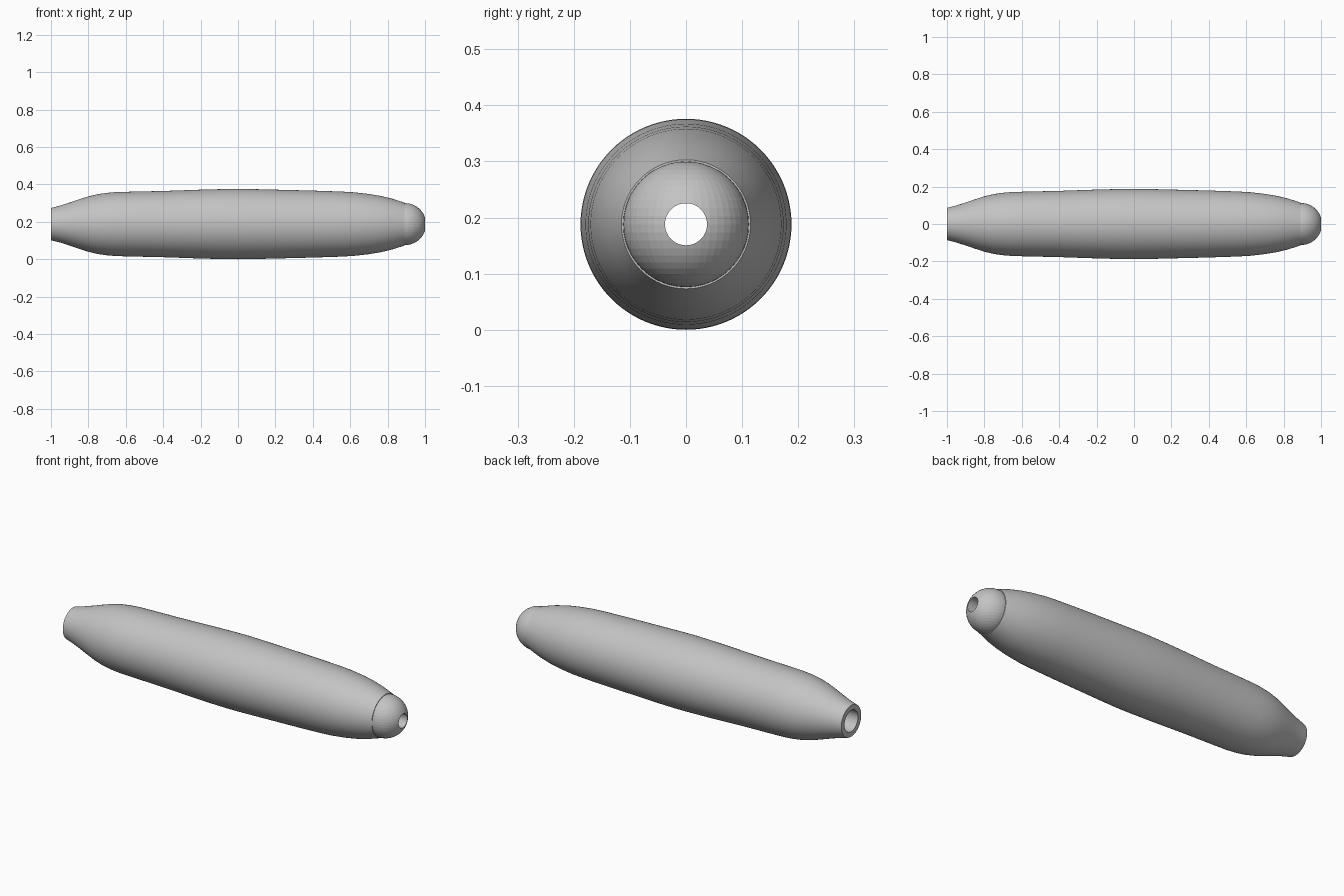
import bpy, bmesh, math
from mathutils import Vector, Matrix

cube = bpy.data.objects.get("Cube")
if cube:
    bpy.data.objects.remove(cube, do_unlink=True)

AXIS_Z = 0.188      # height of the long axis
BEAD_X = 0.89       # where the rounded tip meets the body
BEAD_R = 0.112
BORE_R = 0.058
TIP_HOLE_R = 0.0375

grey = bpy.data.materials.new("plain grey")
grey.use_nodes = True
colour = (0.55, 0.55, 0.55, 1)
grey.diffuse_color = colour
grey.node_tree.nodes["Principled BSDF"].inputs["Base Color"].default_value = colour


def add_object(name, bm):
    bmesh.ops.recalc_face_normals(bm, faces=bm.faces)
    mesh = bpy.data.meshes.new(name)
    bm.to_mesh(mesh)
    bm.free()
    obj = bpy.data.objects.new(name, mesh)
    bpy.context.collection.objects.link(obj)
    obj.location.z = AXIS_Z
    mesh.materials.append(grey)
    return obj


def lathe(name, points, segments=96):
    """Spin a closed (x, radius) outline around the x axis."""
    bm = bmesh.new()
    verts = [bm.verts.new((x, 0, r)) for x, r in points]
    edges = [bm.edges.new((a, b)) for a, b in zip(verts, verts[1:] + verts[:1])]
    bmesh.ops.spin(bm, geom=verts + edges, cent=(0, 0, 0), axis=(1, 0, 0),
                   angle=math.tau, steps=segments, use_merge=True)
    bmesh.ops.remove_doubles(bm, verts=bm.verts, dist=1e-5)
    return add_object(name, bm)


# Hollow body: swelling outside, straight bore
outside = [(-1, 0.086), (-0.95, 0.099), (-0.9, 0.115), (-0.85, 0.132),
           (-0.8, 0.148), (-0.75, 0.16), (-0.7, 0.167), (-0.65, 0.171),
           (-0.58, 0.173), (-0.4, 0.177), (-0.2, 0.184), (-0.08, 0.187),
           (0, 0.188), (0.08, 0.187), (0.2, 0.184), (0.4, 0.179),
           (0.55, 0.174), (0.62, 0.17), (0.7, 0.161), (0.76, 0.151),
           (0.82, 0.137), (BEAD_X, 0.115)]
body = lathe("body", outside + [(BEAD_X, BORE_R), (-1, BORE_R)])
bpy.context.view_layer.objects.active = body
body.select_set(True)
bpy.ops.object.shade_smooth_by_angle(angle=math.radians(35))
body.select_set(False)

# Faceted half-round tip, its poles pointing up and down
bm = bmesh.new()
bmesh.ops.create_uvsphere(bm, u_segments=48, v_segments=24, radius=BEAD_R,
                          matrix=Matrix.Translation((BEAD_X + 0.0035, 0, 0)))
cut = bmesh.ops.bisect_plane(bm, geom=bm.verts[:] + bm.edges[:] + bm.faces[:],
                             plane_co=Vector((BEAD_X, 0, 0)),
                             plane_no=Vector((1, 0, 0)), clear_inner=True)
rim = [e for e in cut["geom_cut"] if isinstance(e, bmesh.types.BMEdge)]
bmesh.ops.holes_fill(bm, edges=rim)
tip = add_object("rounded_tip", bm)

# Hole drilled through the tip
bm = bmesh.new()
bmesh.ops.create_cone(bm, cap_ends=True, segments=48, radius1=TIP_HOLE_R,
                      radius2=TIP_HOLE_R, depth=0.5,
                      matrix=Matrix.Translation((BEAD_X, 0, 0))
                      @ Matrix.Rotation(math.pi / 2, 4, "Y"))
drill = add_object("tip_hole_cutter", bm)
drill.hide_render = True
drill.hide_viewport = True
hole = tip.modifiers.new("hole", "BOOLEAN")
hole.operation = "DIFFERENCE"
hole.solver = "EXACT"
hole.object = drill
